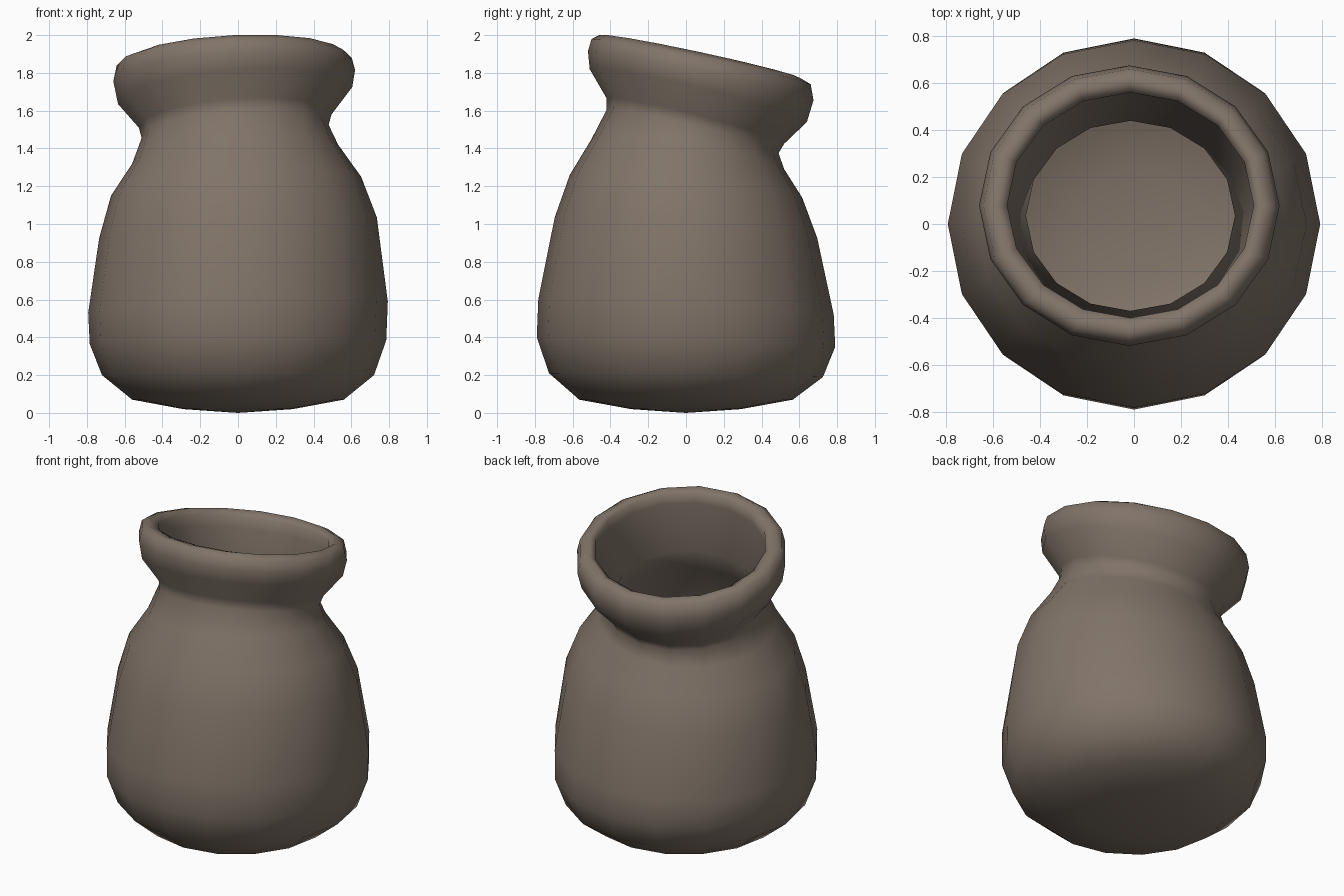
import bpy, bmesh
from math import sin, cos, tau

if "Cube" in bpy.data.objects:
    bpy.data.objects.remove(bpy.data.objects["Cube"])

SIDES = 16
WALL = 0.05

# Outer rings: centre x, centre y, radius x, radius y, height, rise to right, rise to back
body = [
    (0, 0, .29, .29, .02, 0, 0),
    (0, 0, .56, .565, .07, 0, 0),
    (0, 0, .72, .725, .20, 0, -.01),
    (0, 0, .785, .79, .375, .01, -.025),
    (0, 0, .793, .782, .56, .03, -.04),
    (0, 0, .735, .695, .98, .055, -.055),
    (-.01, 0, .662, .615, 1.20, .05, -.06),
    (-.015, .01, .545, .51, 1.37, .05, -.08),
    (-.015, .035, .495, .455, 1.49, .035, -.115),
]
# Flared lip, running up the outside and over the rim to the inside
lip = [
    (-.015, .05, .51, .47, 1.545, .035, -.12),
    (-.015, .065, .62, .575, 1.68, .045, -.14),
    (-.02, .078, .64, .597, 1.785, .03, -.13),
    (-.02, .08, .622, .58, 1.86, .02, -.12),
    (-.02, .075, .565, .535, 1.885, .025, -.115),
    (-.015, .08, .525, .48, 1.86, .025, -.115),
    (-.015, .075, .53, .485, 1.79, .03, -.12),
]
# Inner wall follows the body at a constant thickness
inner = [(cx, cy, rx - WALL, ry - WALL, z + (WALL if z < .3 else .01), sx, sy)
         for cx, cy, rx, ry, z, sx, sy in reversed(body)]

bm = bmesh.new()


def add_ring(cx, cy, rx, ry, z, sx, sy):
    ring = []
    for i in range(SIDES):
        c, s = cos(tau * i / SIDES), sin(tau * i / SIDES)
        ring.append(bm.verts.new((cx + rx * c, cy + ry * s, z + sx * c + sy * s)))
    return ring


def cap(ring, z):
    tip = bm.verts.new((0, 0, z))
    for i in range(SIDES):
        bm.faces.new((ring[i], ring[(i + 1) % SIDES], tip))


# Skin the rings and close the base and inner floor
rings = [add_ring(*r) for r in body + lip + inner]
for a, b in zip(rings, rings[1:]):
    for i in range(SIDES):
        j = (i + 1) % SIDES
        bm.faces.new((a[i], a[j], b[j], b[i]))
cap(rings[0], 0)
cap(rings[-1], WALL + .005)
bmesh.ops.recalc_face_normals(bm, faces=bm.faces)
for f in bm.faces:
    f.smooth = True

mesh = bpy.data.meshes.new("clay_pot")
bm.to_mesh(mesh)
bm.free()
pot = bpy.data.objects.new("clay_pot", mesh)
bpy.context.collection.objects.link(pot)

# Brown clay
clay = bpy.data.materials.new("clay")
clay.diffuse_color = (.22, .175, .14, 1)
clay.use_nodes = True
clay.node_tree.nodes["Principled BSDF"].inputs["Base Color"].default_value = clay.diffuse_color
mesh.materials.append(clay)
